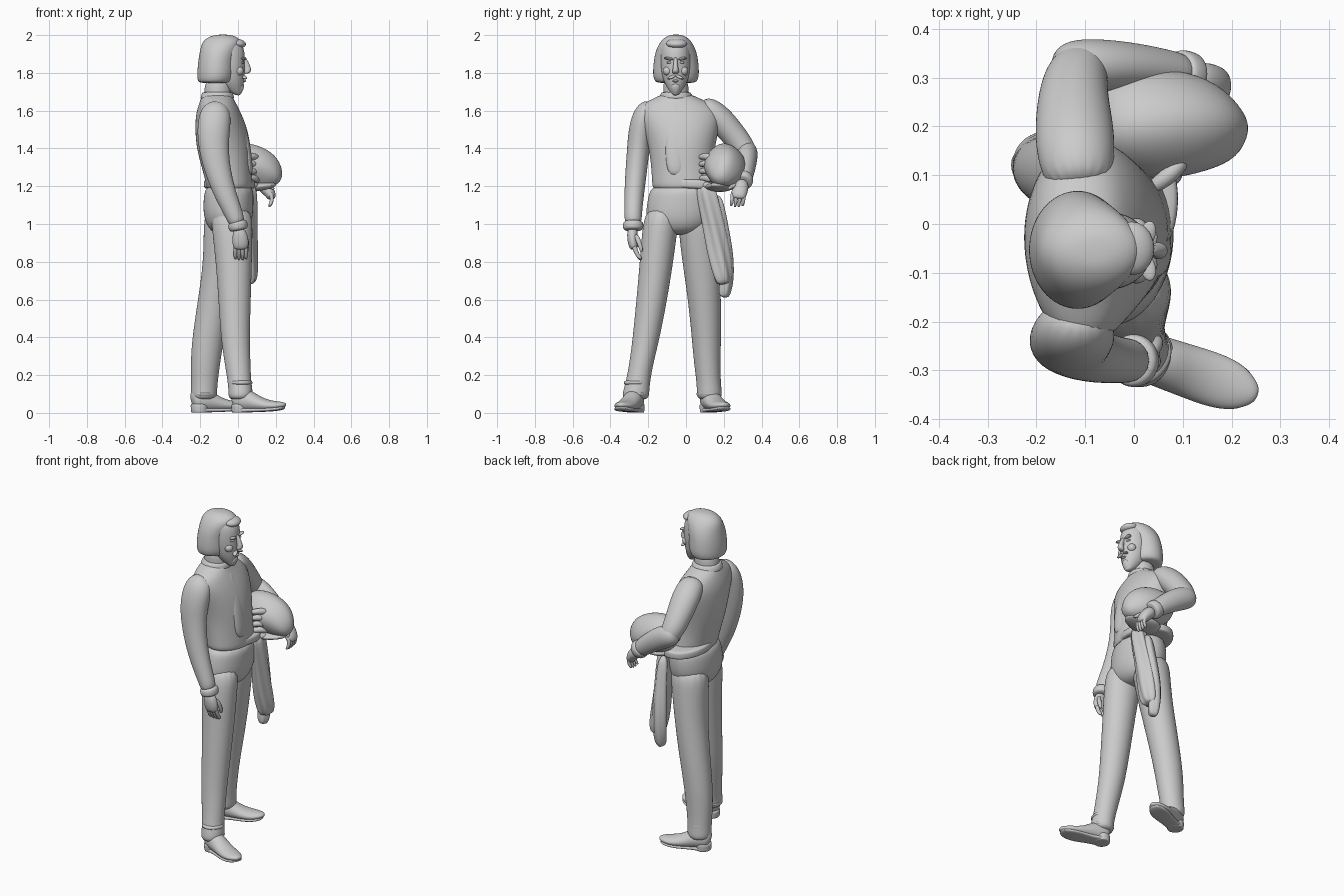
import bpy, math
from mathutils import Vector as V


def loft(name, rows, ref=(1, 0, 0), flat=False, n=16, ripple=0, k=5, sub=2, power=1.0):
    """Skin elliptical rings (x, y, z, radius along ref, other radius)."""
    pts = [V(r[:3]) for r in rows]
    verts, faces = [], []
    for i, r in enumerate(rows):
        t = V((0, 0, 1)) if flat else pts[min(i + 1, len(rows) - 1)] - pts[max(i - 1, 0)]
        t.normalize()
        u = V(ref) - t * t.dot(V(ref))
        u.normalize()
        w = t.cross(u)
        for j in range(n):
            a = 2 * math.pi * j / n
            c, s = math.cos(a), math.sin(a)
            c = math.copysign(abs(c) ** power, c)
            s = math.copysign(abs(s) ** power, s)
            f = 1.015 + ripple * math.sin(k * a + i * 0.7)
            verts.append(pts[i] + u * (r[3] * f * c) + w * (r[4] * f * s))
    for i in range(len(rows) - 1):
        for j in range(n):
            m = (j + 1) % n
            faces.append((i * n + j, i * n + m, (i + 1) * n + m, (i + 1) * n + j))
    faces += [tuple(reversed(range(n))), tuple(range((len(rows) - 1) * n, len(rows) * n))]
    me = bpy.data.meshes.new(name)
    me.from_pydata(verts, [], faces)
    for p in me.polygons:
        p.use_smooth = True
    ob = bpy.data.objects.new(name, me)
    bpy.context.collection.objects.link(ob)
    if sub:
        ob.modifiers.new("smooth", 'SUBSURF').levels = sub
        ob.modifiers["smooth"].render_levels = sub
    return ob


def blob(name, loc, scale, rot=(0, 0, 0)):
    bpy.ops.mesh.primitive_uv_sphere_add(segments=20, ring_count=12, location=loc, rotation=rot)
    ob = bpy.context.object
    ob.name, ob.scale = name, scale
    bpy.ops.object.shade_smooth()
    return ob


# Torso and neck
loft("shirt", [(-.045, -.012, 1.17, .12, .165), (-.045, -.012, 1.21, .124, .168), (-.06, -.02, 1.3, .133, .165),
               (-.075, -.022, 1.4, .146, .175), (-.088, -.025, 1.5, .14, .2), (-.102, -.035, 1.58, .123, .22),
               (-.108, -.047, 1.635, .1, .19), (-.11, -.05, 1.665, .086, .12),
               (-.108, -.052, 1.69, .076, .076)], flat=True)
loft("neck", [(-.108, -.052, 1.62, .075, .07), (-.108, -.053, 1.7, .072, .068),
              (-.1, -.055, 1.78, .07, .066)], flat=True)
loft("collar", [(-.11, -.052, 1.655, .088, .1), (-.11, -.052, 1.672, .09, .09),
                (-.108, -.053, 1.695, .082, .079), (-.108, -.053, 1.7, .074, .07)], flat=True)
# Shirt front with a soft opening
loft("shirt_front", [(-.035, -.06, 1.65, .02, .02), (-.005, -.06, 1.58, .022, .04), (.032, -.06, 1.48, .022, .05),
                     (.052, -.06, 1.36, .022, .05), (.06, -.05, 1.25, .022, .045)])
# Waistband, lower on the coat side
loft("waistband", [(-.045, -.012, 1.185, .128, .172), (-.045, -.012, 1.195, .137, .18),
                   (-.045, -.012, 1.23, .137, .178), (-.045, -.012, 1.24, .126, .17)],
     flat=True).rotation_euler = (math.radians(-3), 0, 0)

# Trousers
loft("trouser_seat", [(-.05, -.035, .94, .07, .09), (-.05, -.032, .99, .118, .165), (-.052, -.026, 1.06, .134, .19),
                      (-.05, -.018, 1.14, .133, .184), (-.045, -.013, 1.22, .126, .17)], flat=True)
loft("right_leg", [(-.035, -.12, 1.1, .11, .09), (-.03, -.14, .96, .108, .094), (-.022, -.156, .8, .096, .089),
                   (-.018, -.181, .6, .086, .082), (-.015, -.21, .4, .077, .072), (-.003, -.235, .27, .069, .064),
                   (.008, -.255, .16, .062, .064), (.015, -.265, .11, .065, .071), (.01, -.267, .065, .062, .07)],
     flat=True)
loft("left_leg", [(-.065, .06, 1.1, .112, .1), (-.075, .065, .96, .108, .105), (-.09, .08, .8, .094, .1),
                  (-.122, .098, .6, .09, .088), (-.158, .108, .4, .085, .078), (-.172, .112, .27, .079, .071),
                  (-.178, .12, .16, .07, .064), (-.18, .124, .11, .07, .067), (-.182, .124, .065, .066, .066)],
     flat=True)
# Cloth creases at the trouser hems
for side, x, y in (("right", .013, -.264), ("left", -.178, .122)):
    for i, z in enumerate((.1, .16)):
        loft(side + "_hem_fold", [(x, y, z - .015, .058, .06), (x, y, z, .07 - i * .004, .071 - i * .003),
                                  (x, y, z + .015, .058, .058)], flat=True, ripple=.03, k=3)

# Shoes: long pointed uppers, flat soles and heel blocks
for side, x, y, deg in (("right", -.03, -.253, -19), ("left", -.245, .105, 20)):
    upper = loft(side + "_shoe", [(0, 0, .06, .05, .03), (.03, 0, .07, .06, .048), (.09, 0, .066, .058, .053),
                                  (.14, 0, .049, .041, .054), (.2, 0, .038, .03, .057), (.255, 0, .038, .023, .05),
                                  (.29, 0, .043, .014, .026), (.3, 0, .044, .006, .01)], ref=(0, 0, 1))
    sole = loft(side + "_sole", [(0, 0, .016, .012, .035), (.04, 0, .014, .012, .048), (.11, 0, .015, .012, .04),
                                 (.19, 0, .016, .01, .056), (.25, 0, .02, .01, .052), (.295, 0, .029, .008, .025)],
                ref=(0, 0, 1), power=.6)
    heel = loft(side + "_heel", [(.045, 0, .001, .044, .046), (.045, 0, .004, .046, .047), (.045, 0, .04, .049, .05),
                                 (.045, 0, .05, .046, .047)], flat=True)
    for ob in (upper, sole, heel):
        ob.location, ob.rotation_euler = (x, y, 0), (0, 0, math.radians(deg))

# Right arm hanging down
loft("right_sleeve", [(-.11, -.17, 1.63, .05, .05), (-.12, -.215, 1.59, .085, .065), (-.13, -.24, 1.5, .088, .066),
                      (-.13, -.252, 1.4, .08, .06), (-.105, -.265, 1.27, .068, .057), (-.065, -.275, 1.15, .058, .052),
                      (-.02, -.28, 1.05, .048, .046), (0, -.28, .99, .043, .045)])
loft("right_cuff", [(-.006, -.28, 1.015, .044, .045), (-.003, -.28, 1.005, .053, .055), (.003, -.28, .975, .052, .055),
                    (.005, -.28, .965, .04, .042)])
loft("right_palm", [(.004, -.282, .98, .03, .028), (.012, -.285, .93, .042, .028), (.014, -.28, .89, .043, .026),
                    (.014, -.272, .865, .036, .02)])
for i in range(4):
    x = -.014 + i * .019
    loft("right_finger", [(x, -.276, .89, .012, .014), (x, -.266, .855, .011, .013), (x, -.25, .825, .01, .012),
                          (x, -.236, .807 + abs(i - 1.5) * .006, .006, .008)], n=8)
loft("right_thumb", [(.03, -.27, .945, .014, .014), (.048, -.25, .91, .013, .014), (.05, -.238, .87, .011, .012),
                     (.048, -.235, .85, .006, .006)], n=8)

# Left arm bent around the bundle
loft("left_upper_sleeve", [(-.11, .07, 1.63, .06, .05), (-.118, .13, 1.6, .08, .07), (-.122, .19, 1.545, .082, .072),
                           (-.125, .25, 1.475, .074, .068), (-.12, .3, 1.41, .066, .064),
                           (-.105, .325, 1.365, .055, .055), (-.095, .335, 1.335, .035, .035)])
loft("left_forearm", [(-.165, .325, 1.4, .035, .03), (-.13, .323, 1.387, .062, .056), (-.07, .325, 1.36, .068, .055),
                      (0, .322, 1.315, .062, .05), (.07, .312, 1.26, .053, .045), (.11, .303, 1.23, .046, .042)],
     ref=(0, 0, 1))
loft("left_cuff", [(.085, .308, 1.25, .045, .042), (.09, .307, 1.245, .055, .053), (.118, .3, 1.22, .055, .052),
                   (.125, .299, 1.215, .04, .04)], ref=(0, 0, 1))
loft("left_palm", [(.11, .3, 1.225, .034, .032), (.15, .29, 1.19, .036, .042), (.175, .278, 1.155, .028, .042),
                   (.18, .275, 1.13, .02, .034)], ref=(1, 0, 1))
for i in range(4):
    y = .246 + i * .02
    loft("left_finger", [(.168, y, 1.17, .012, .011), (.182, y, 1.14, .012, .011), (.176, y - .004, 1.11, .011, .01),
                         (.163, y - .008, 1.085 + abs(i - 1.5) * .006, .006, .006)], n=8)
loft("left_thumb", [(.14, .27, 1.21, .014, .014), (.17, .245, 1.2, .013, .013), (.192, .222, 1.185, .007, .007)], n=8)

# Hat bundle under the left arm, with loose folds against the body
loft("hat_crown", [(-.085, .205, 1.33, .04, .05), (-.05, .205, 1.33, .09, .09), (.02, .205, 1.32, .11, .108),
                   (.09, .205, 1.3, .113, .108), (.15, .2, 1.275, .1, .092), (.195, .185, 1.245, .065, .062),
                   (.22, .178, 1.225, .02, .025)], ref=(0, 0, 1), ripple=.035, k=4, n=24)
loft("hat_brim", [(-.02, .16, 1.2, .03, .06), (.06, .18, 1.195, .028, .085), (.14, .18, 1.2, .022, .07),
                  (.205, .175, 1.21, .012, .03)], ref=(0, 0, 1))
for i in range(5):
    z = 1.2 + i * .038
    loft("bundle_fold", [(.03, .07, z, .014, .016), (.075, .1, z + .008, .02, .02), (.1, .13, z, .02, .018),
                         (.12, .17, z - .012, .008, .008)], ref=(0, 0, 1), n=8)

# Coat hanging from the waist
loft("coat_drape", [(.065, .1, 1.22, .03, .05), (.06, .12, 1.12, .04, .052), (.055, .145, 1.0, .045, .055),
                    (.05, .168, .87, .05, .058), (.052, .187, .77, .052, .055), (.055, .198, .7, .045, .045),
                    (.055, .2, .68, .025, .03)], n=24, ripple=.13, k=5)
loft("coat_sleeve", [(.04, .16, 1.16, .03, .03), (.04, .19, 1.0, .035, .03), (.03, .212, .85, .04, .036),
                     (.03, .22, .72, .04, .034), (.03, .205, .64, .033, .033), (.03, .2, .61, .02, .022)],
     n=24, ripple=.09, k=4)

# Head: face, then hair shell around it
loft("face", [(.002, -.055, 1.68, .012, .014), (-.02, -.055, 1.705, .042, .034), (-.038, -.055, 1.745, .068, .06),
              (-.046, -.055, 1.79, .082, .073), (-.05, -.055, 1.84, .086, .08), (-.052, -.055, 1.89, .09, .08),
              (-.06, -.055, 1.94, .09, .076), (-.07, -.055, 1.97, .07, .06)], flat=True)
loft("hair", [(-.122, -.053, 1.745, .08, .098), (-.12, -.053, 1.757, .095, .114), (-.116, -.053, 1.79, .101, .124),
              (-.113, -.053, 1.85, .1, .12), (-.105, -.053, 1.9, .1, .113), (-.092, -.053, 1.945, .105, .096),
              (-.082, -.053, 1.975, .098, .075), (-.08, -.053, 1.994, .068, .05), (-.08, -.053, 2.003, .03, .024)],
     flat=True)
blob("front_lock", (-.005, -.05, 1.955), (.047, .055, .026), (0, .1, 0))
# Facial features
loft("nose", [(.03, -.055, 1.885, .012, .01), (.044, -.055, 1.85, .016, .011), (.053, -.055, 1.82, .019, .016),
              (.05, -.055, 1.803, .018, .02), (.04, -.055, 1.795, .01, .012)], flat=True, n=10)
for s in (-1, 1):
    blob("brow", (.028, -.055 + s * .034, 1.875), (.016, .028, .008), (s * .15, 0, -s * .25))
    blob("eye", (.023, -.055 + s * .033, 1.855), (.011, .015, .007))
    blob("cheek", (.005, -.055 + s * .042, 1.81), (.025, .025, .025))
    blob("moustache", (.033, -.055 + s * .02, 1.778), (.013, .025, .008), (-s * .4, 0, -s * .4))
blob("lower_lip", (.03, -.055, 1.757), (.012, .017, .007))
loft("beard", [(.018, -.055, 1.745, .016, .022), (.012, -.055, 1.72, .02, .028), (.005, -.055, 1.695, .017, .02),
               (0, -.055, 1.68, .007, .008)], flat=True, n=10)
